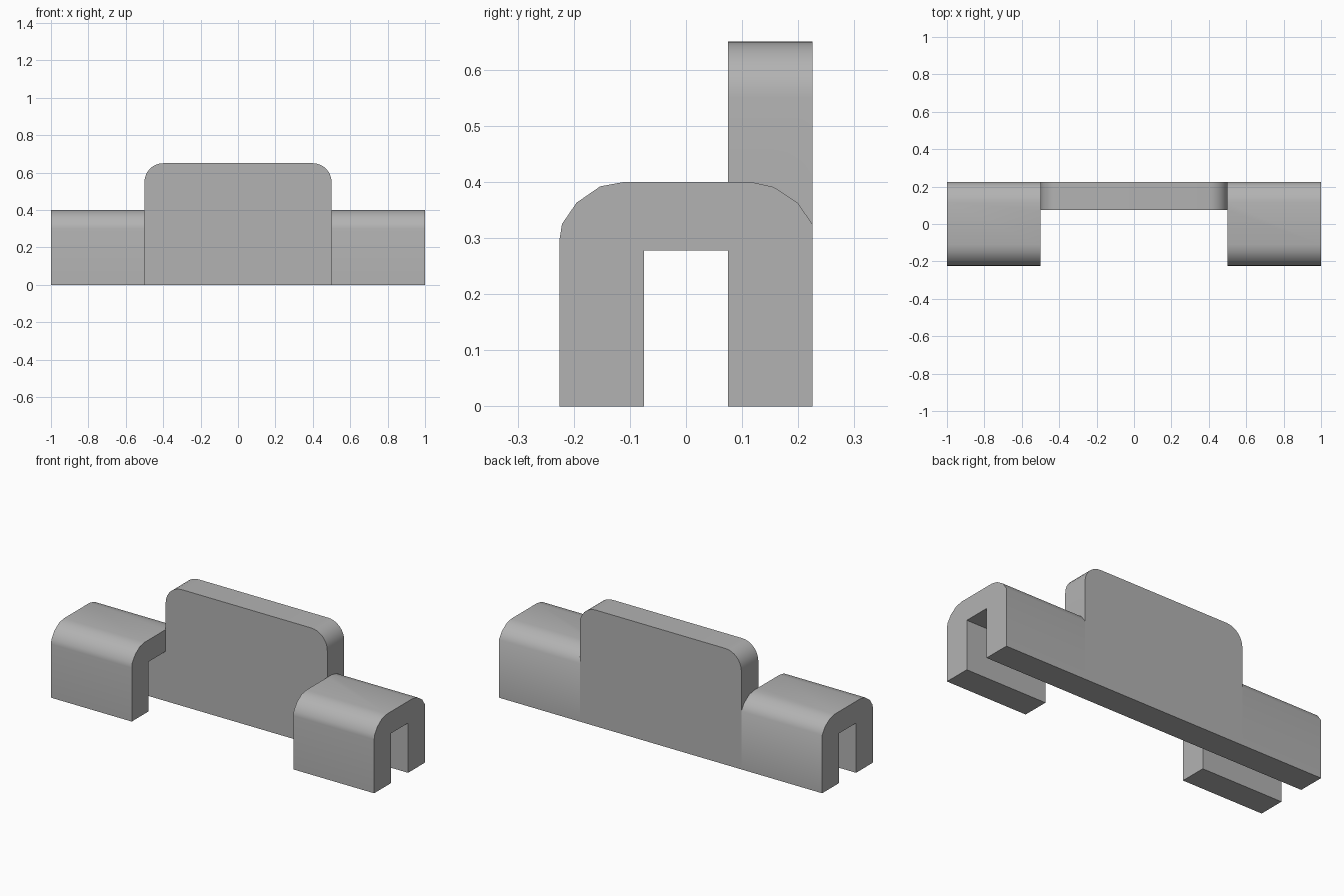
import bpy, bmesh, math
from mathutils import Vector

cube = bpy.data.objects.get("Cube")
if cube:
    bpy.data.objects.remove(cube, do_unlink=True)

grey = bpy.data.materials.new("plain grey")
grey.use_nodes = True
COLOUR = (0.45, 0.45, 0.45, 1)
grey.diffuse_color = COLOUR
grey.node_tree.nodes["Principled BSDF"].inputs["Base Color"].default_value = COLOUR

HALF_DEPTH, SLOT, SLOT_TOP = 0.225, 0.075, 0.278
SADDLE_TOP, PLATE_TOP, RADIUS = 0.4, 0.65, 0.1


def prism(name, outline, offset):
    """Extrude a closed outline of 3D points along offset."""
    bm = bmesh.new()
    face = bm.faces.new([bm.verts.new(p) for p in outline])
    moved = bmesh.ops.extrude_face_region(bm, geom=[face])["geom"]
    bmesh.ops.translate(bm, vec=Vector(offset),
                        verts=[g for g in moved if isinstance(g, bmesh.types.BMVert)])
    bmesh.ops.recalc_face_normals(bm, faces=bm.faces)
    mesh = bpy.data.meshes.new(name)
    bm.to_mesh(mesh)
    bm.free()
    mesh.materials.append(grey)
    ob = bpy.data.objects.new(name, mesh)
    bpy.context.collection.objects.link(ob)
    return ob


# Saddle section: rounded front shoulder, cut-short back shoulder, open slot
front = [(-HALF_DEPTH, 0.30), (-0.221, 0.325), (-0.195, 0.363), (-0.153, 0.392), (-0.11, SADDLE_TOP)]
back = [(0.115, SADDLE_TOP), (0.156, 0.391), (0.199, 0.363), (HALF_DEPTH, 0.325)]
slot = [(HALF_DEPTH, 0), (SLOT, 0), (SLOT, SLOT_TOP), (-SLOT, SLOT_TOP), (-SLOT, 0), (-HALF_DEPTH, 0)]
section = front + back + slot
saddles = [prism(side + "_saddle", [(s * 0.5, y, z) for y, z in section], (s * 0.5, 0, 0))
           for side, s in (("left", 1), ("right", -1))]

# Upright plate with rounded upper corners
right_corner = []
for i in range(9):
    a = math.radians(90 * i / 8)
    right_corner.append((0.5 - RADIUS + RADIUS * math.cos(a),
                         PLATE_TOP - RADIUS + RADIUS * math.sin(a)))
outline = [(0.5, 0)] + right_corner
outline += [(-x, z) for x, z in reversed(outline)]
body = prism("clip_body", [(x, SLOT, z) for x, z in outline], (0, HALF_DEPTH - SLOT, 0))

# Join the saddles to the plate as one solid
bpy.context.view_layer.objects.active = body
body.select_set(True)
for saddle in saddles:
    mod = body.modifiers.new("join", 'BOOLEAN')
    mod.operation, mod.solver, mod.object = 'UNION', 'EXACT', saddle
    bpy.ops.object.modifier_apply(modifier=mod.name)
    bpy.data.objects.remove(saddle, do_unlink=True)

# Merge flush faces, then smooth the rounded edges
bm = bmesh.new()
bm.from_mesh(body.data)
bmesh.ops.remove_doubles(bm, verts=bm.verts, dist=0.0001)
bmesh.ops.dissolve_limit(bm, angle_limit=math.radians(0.5), verts=bm.verts, edges=bm.edges)
bm.to_mesh(body.data)
bm.free()
bpy.ops.object.shade_smooth_by_angle(angle=math.radians(35))
